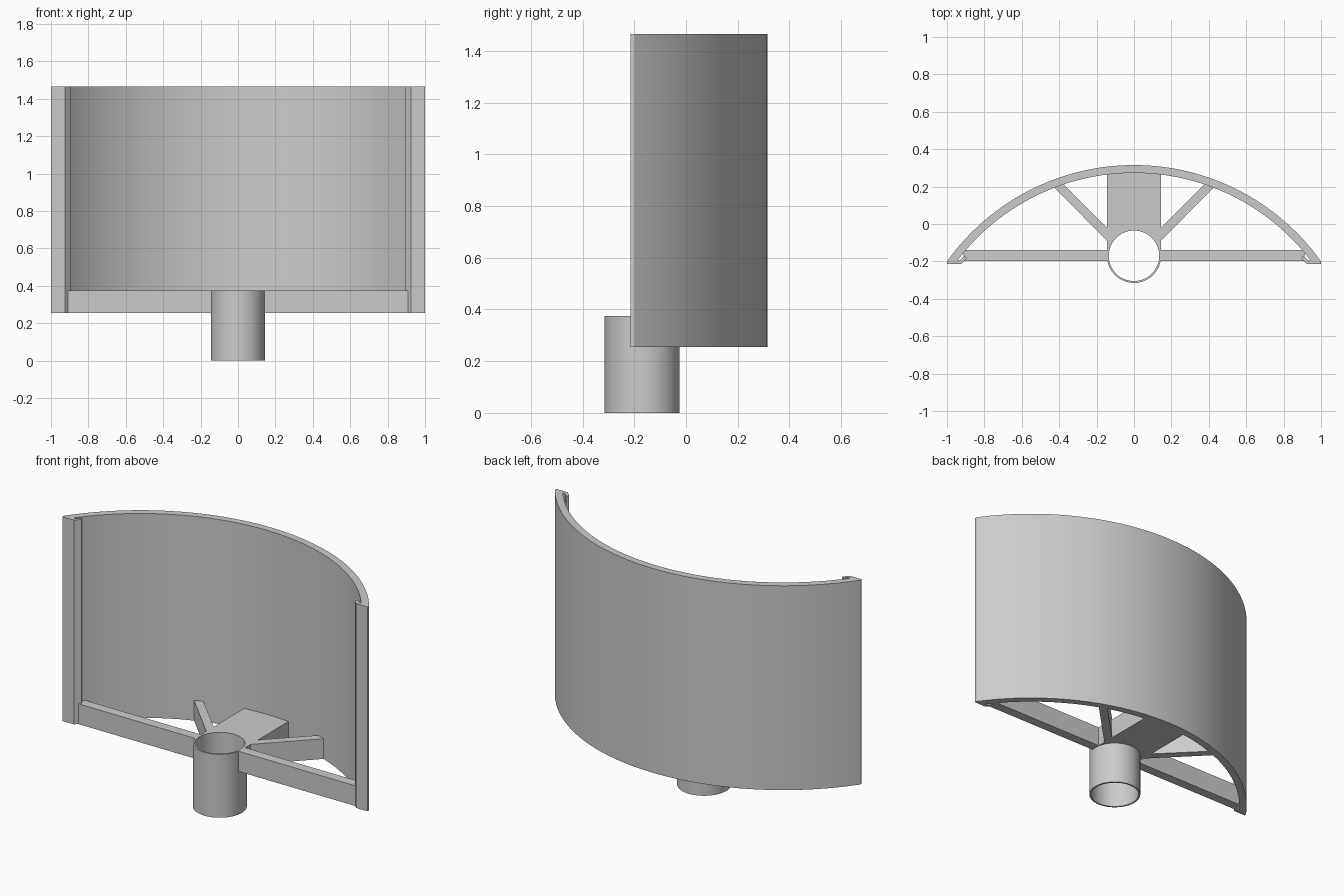
import bpy, bmesh
from math import sin, cos, pi, sqrt

cube = bpy.data.objects.get("Cube")
if cube:
    bpy.data.objects.remove(cube)

grey = bpy.data.materials.new("grey plastic")
grey.use_nodes = True
GREY = (0.6, 0.6, 0.6, 1)
grey.diffuse_color = GREY
grey.node_tree.nodes["Principled BSDF"].inputs["Base Color"].default_value = GREY

BASE, RIM, TOP = 0.255, 0.375, 1.465      # frame bottom, frame top, wall top
ARC_Y, R_OUT, R_IN = -0.913, 1.228, 1.186  # curved wall
TUBE_Y, TUBE_R, BORE = -0.17, 0.145, 0.135


def arc(cy, r, a0, a1, n):
    """Points on an arc; angles are measured from +y towards +x."""
    angles = [a0 + (a1 - a0) * i / n for i in range(n + 1)]
    return [(r * sin(a), cy + r * cos(a)) for a in angles]


def mirrored(points):
    return [(-x, y) for x, y in reversed(points)]


def wall_y(x):
    """Depth just inside the curved wall, so parts sink into it."""
    return ARC_Y + sqrt((R_IN + 0.01) ** 2 - x * x)


def finish(name, bm):
    bmesh.ops.recalc_face_normals(bm, faces=bm.faces[:])
    mesh = bpy.data.meshes.new(name)
    bm.to_mesh(mesh)
    bm.free()
    mesh.materials.append(grey)
    ob = bpy.data.objects.new(name, mesh)
    bpy.context.collection.objects.link(ob)
    bpy.ops.object.select_all(action="DESELECT")
    ob.select_set(True)
    bpy.context.view_layer.objects.active = ob
    bpy.ops.object.shade_smooth_by_angle(angle=pi / 6)
    return ob


def prism(name, outline, z0, z1):
    """Extrude a plan outline between two heights."""
    bm = bmesh.new()
    face = bm.faces.new([bm.verts.new((x, y, z0)) for x, y in outline])
    ext = bmesh.ops.extrude_face_region(bm, geom=[face])
    top = [v for v in ext["geom"] if isinstance(v, bmesh.types.BMVert)]
    bmesh.ops.translate(bm, verts=top, vec=(0, 0, z1 - z0))
    return finish(name, bm)


# Curved wall with a hooked lip down each end
lip = [(1, -0.215), (0.925, -0.215), (0.895, -0.185), (0.905, -0.168), (0.928, -0.193)]
wall = (arc(ARC_Y, R_OUT, -0.951, 0.951, 64) + lip
        + arc(ARC_Y, R_IN, 0.922, -0.922, 64) + mirrored(lip))
prism("curved_wall", wall, BASE, TOP)

# Open tube
bm = bmesh.new()
rings = []
for r, z in ((TUBE_R, 0), (TUBE_R, RIM), (BORE, RIM), (BORE, 0)):
    rings.append([bm.verts.new((x, y, z)) for x, y in arc(TUBE_Y, r, 0, 2 * pi, 64)[:-1]])
for k, ring in enumerate(rings):
    nxt = rings[(k + 1) % len(rings)]
    for i in range(len(ring)):
        j = (i + 1) % len(ring)
        bm.faces.new((ring[i], ring[j], nxt[j], nxt[i]))
finish("tube", bm)

# Solid block joining the tube to the wall, hollowed round the bore
block = (arc(TUBE_Y, 0.14, -pi / 2, pi / 2, 32)
         + [(TUBE_R, TUBE_Y), (TUBE_R, wall_y(TUBE_R)), (0, wall_y(0)),
            (-TUBE_R, wall_y(TUBE_R)), (-TUBE_R, TUBE_Y)])
prism("rear_block", block, BASE, RIM)

# Front bars and diagonal spokes on both sides
bar = [(0.138, -0.198), (0.912, -0.198), (0.912, -0.14), (0.138, -0.14)]
spoke = [(0.13, -0.105), (0.432, wall_y(0.432)), (0.383, wall_y(0.383)), (0.13, -0.035)]
for part, outline in (("front_bar", bar), ("spoke", spoke)):
    prism("left_" + part, outline, BASE, RIM)
    prism("right_" + part, mirrored(outline), BASE, RIM)
